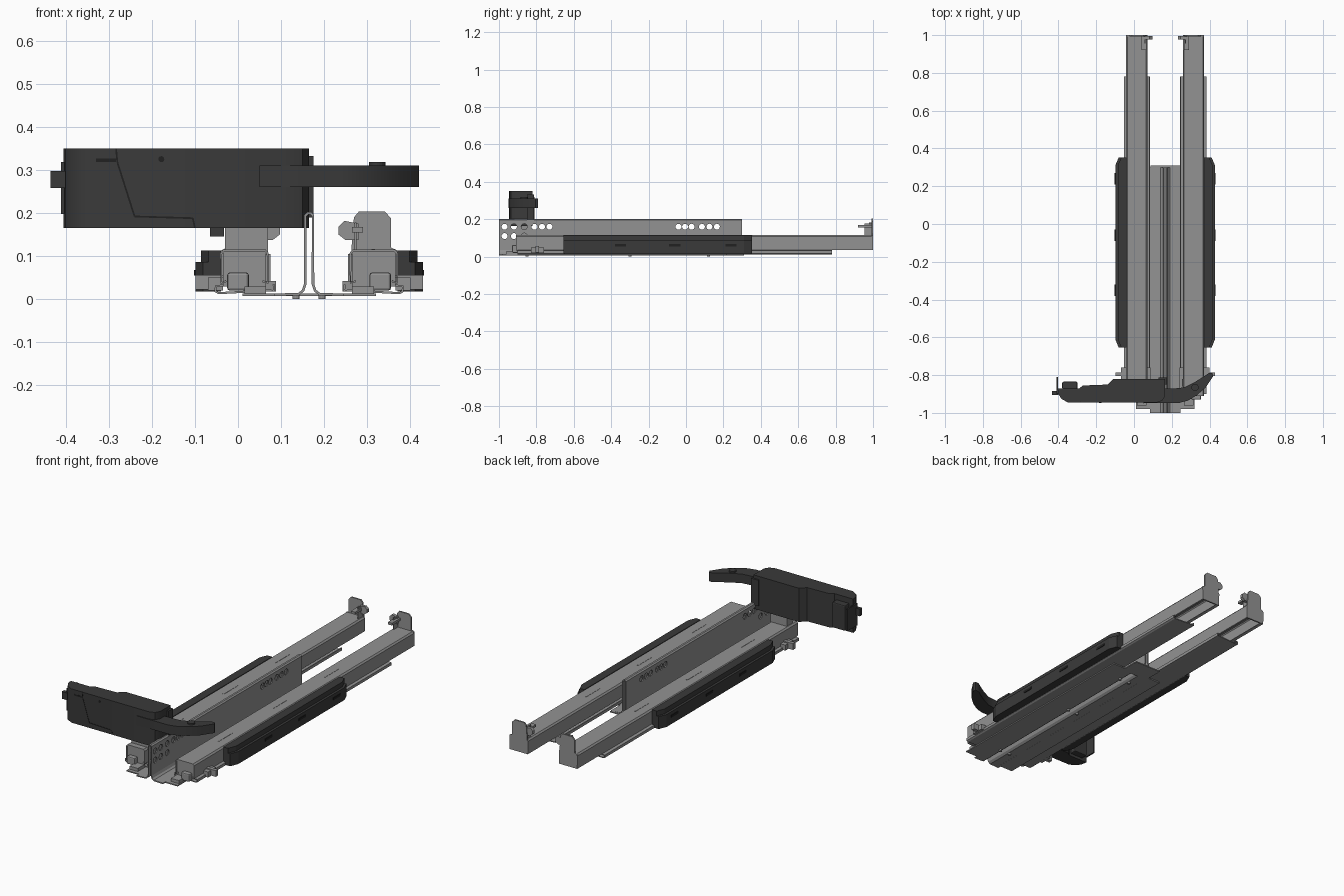
import bpy, bmesh, math
from mathutils import Vector

if "Cube" in bpy.data.objects:
    bpy.data.objects.remove(bpy.data.objects["Cube"])

CX = 0.165  # symmetry plane of the runner pair


def material(name, value):
    m = bpy.data.materials.new(name)
    m.use_nodes = True
    col = (value, value, value, 1)
    m.diffuse_color = col
    m.node_tree.nodes["Principled BSDF"].inputs["Base Color"].default_value = col
    return m


STEEL = material("steel grey", 0.29)
PLASTIC = material("dark plastic", 0.042)
SEAM = material("seam black", 0.015)


def finish(name, bm, mat):
    bmesh.ops.recalc_face_normals(bm, faces=bm.faces)
    me = bpy.data.meshes.new(name)
    bm.to_mesh(me)
    bm.free()
    me.materials.append(mat)
    ob = bpy.data.objects.new(name, me)
    bpy.context.collection.objects.link(ob)
    return ob


def place(axis, u, v, w):
    return Vector({"x": (w, u, v), "y": (u, w, v), "z": (u, v, w)}[axis])


def prism(name, pts, axis, a, b, mat, bevel=0):
    """Closed outline extruded along one axis."""
    bm = bmesh.new()
    face = bm.faces.new([bm.verts.new(place(axis, u, v, a)) for u, v in pts])
    new = bmesh.ops.extrude_face_region(bm, geom=[face])["geom"]
    shift = place(axis, 0, 0, b - a)
    bmesh.ops.translate(bm, vec=shift, verts=[g for g in new if isinstance(g, bmesh.types.BMVert)])
    ob = finish(name, bm, mat)
    if bevel:
        mod = ob.modifiers.new("bevel", "BEVEL")
        mod.width, mod.segments = bevel, 2
    return ob


def box(name, x, y, z, mat, bevel=0):
    pts = [(x[0], y[0]), (x[1], y[0]), (x[1], y[1]), (x[0], y[1])]
    return prism(name, pts, "z", z[0], z[1], mat, bevel)


def sheet(name, path, a, b, thick, mat):
    """Open x-z profile extruded along y as bent sheet metal."""
    bm = bmesh.new()
    rows = [[bm.verts.new((x, y, z)) for x, z in path] for y in (a, b)]
    for i in range(len(path) - 1):
        bm.faces.new((rows[0][i], rows[0][i + 1], rows[1][i + 1], rows[1][i]))
    ob = finish(name, bm, mat)
    mod = ob.modifiers.new("thickness", "SOLIDIFY")
    mod.thickness, mod.offset = thick, 0
    return ob


def cylinder(name, centre, r, depth, axis, mat, sides=20):
    u, v, w = {"x": (1, 2, 0), "y": (0, 2, 1), "z": (0, 1, 2)}[axis]
    pts = [(centre[u] + r * math.cos(t), centre[v] + r * math.sin(t))
           for t in (2 * math.pi * i / sides for i in range(sides))]
    return prism(name, pts, axis, centre[w] - depth / 2, centre[w] + depth / 2, mat)


def smooth(ob):
    bpy.ops.object.select_all(action="DESELECT")
    ob.select_set(True)
    bpy.context.view_layer.objects.active = ob
    bpy.ops.object.shade_smooth_by_angle(angle=math.radians(35))


# Central folded wall with flared feet
half = [(0.004, 0.199), (0.009, 0.194), (0.009, 0.035), (0.014, 0.02), (0.024, 0.012), (0.08, 0.01)]
path = [(CX - d, z) for d, z in reversed(half)] + [(CX + d, z) for d, z in half]
wall = sheet("centre_wall", path, -1.0, 0.3, 0.006, STEEL)

# Mounting holes through the wall
bm = bmesh.new()
holes = [(y, 0.16) for y in (-0.97, -0.92, -0.865, -0.81, -0.77, -0.73, -0.04, -0.005, 0.03, 0.085, 0.125, 0.165)]
holes += [(y, 0.11) for y in (-0.97, -0.92, -0.865)]
for y, z in holes:
    rings = [[bm.verts.new((x, y + 0.016 * math.cos(t), z + 0.016 * math.sin(t)))
              for t in (math.tau * i / 16 for i in range(16))] for x in (0.1, 0.23)]
    for r in rings:
        bm.faces.new(r)
    for i in range(16):
        j = (i + 1) % 16
        bm.faces.new((rings[0][i], rings[0][j], rings[1][j], rings[1][i]))
cutter = finish("hole_cutter", bm, STEEL)
cutter.hide_render = True
cutter.hide_viewport = True
cut = wall.modifiers.new("holes", "BOOLEAN")
cut.operation, cut.object, cut.solver = "DIFFERENCE", cutter, "EXACT"
box("rear_floor_tab", (CX - 0.078, CX + 0.078), (0.2, 0.31), (0.007, 0.013), STEEL)

# Left and right runners
for side, s in (("right", -1), ("left", 1)):
    def X(d0, d1):
        return tuple(sorted((CX + s * d0, CX + s * d1)))

    def P(pts):
        return [(CX + s * d, v) for d, v in pts]

    # Floor plate and middle rail
    box(side + "_floor_plate", X(0.07, 0.155), (-0.98, 0.22), (0.007, 0.013), STEEL)
    sheet(side + "_middle_rail", P([(0.082, 0.034), (0.082, 0.02), (0.1, 0.02), (0.21, 0.014),
                                    (0.217, 0.018), (0.217, 0.03), (0.2, 0.032)]),
          -0.9, 0.78, 0.005, STEEL)
    box(side + "_roller_carriage", X(0.115, 0.185), (-0.86, 0.7), (0.022, 0.06), STEEL)

    # Drawer rail, an inverted channel with rolled edges
    sheet(side + "_drawer_rail", P([(0.108, 0.042), (0.096, 0.038), (0.096, 0.106), (0.102, 0.113),
                                    (0.198, 0.113), (0.204, 0.106), (0.204, 0.038), (0.192, 0.042)]),
          -0.91, 1.0, 0.005, STEEL)
    for y in (-0.62, -0.15, 0.3):
        box(side + "_rail_slot", X(0.145, 0.153), (y, y + 0.12), (0.1125, 0.1165), STEEL)

    # Front cap, tab and guide blocks
    box(side + "_front_cap", X(0.1, 0.2), (-0.905, -0.895), (0.03, 0.112), STEEL)
    box(side + "_front_tab", X(0.14, 0.19), (-0.93, -0.9), (0.02, 0.062), STEEL, 0.006)
    box(side + "_inner_guide", X(0.077, 0.108), (-0.88, -0.76), (0.018, 0.042), STEEL)
    box(side + "_guide_post", X(0.09, 0.1), (-0.86, -0.82), (0.03, 0.105), STEEL)
    box(side + "_floor_lug", X(0.1, 0.15), (-0.96, -0.9), (0.012, 0.03), STEEL)
    box(side + "_side_peg", X(0.2, 0.264), (-0.805, -0.785), (0.022, 0.056), STEEL)
    box(side + "_peg_bracket", X(0.2, 0.235), (-0.83, -0.76), (0.02, 0.05), STEEL)

    # Rear plate with rounded head and hook
    prism(side + "_rear_plate", P([(0.095, 0.036), (0.205, 0.036), (0.205, 0.113), (0.19, 0.12),
                                   (0.19, 0.188), (0.175, 0.204), (0.116, 0.204), (0.104, 0.19),
                                   (0.098, 0.115)]), "y", 0.992, 1.0, STEEL)
    prism(side + "_rear_hook", P([(0.115, 0.137), (0.085, 0.137), (0.068, 0.15), (0.068, 0.168),
                                  (0.082, 0.182), (0.115, 0.175)]), "y", 0.978, 0.995, STEEL)
    box(side + "_rear_flange", X(0.105, 0.11), (0.955, 0.995), (0.113, 0.178), STEEL)
    box(side + "_rear_pin", X(0.1, 0.125), (0.92, 0.992), (0.155, 0.168), STEEL)

    # Dark side housing with chamfered ends
    for part, d, z0, z1 in (("lower", 0.264, 0.018, 0.086), ("upper", 0.251, 0.086, 0.113)):
        c = 0.018
        prism(side + "_housing_" + part, P([(0.205, -0.655), (d - c, -0.655), (d, -0.61), (d, 0.31),
                                            (d - c, 0.352), (0.205, 0.352)]), "z", z0, z1, PLASTIC)
    for y in (-0.35, -0.06, 0.24):
        box(side + "_housing_clip", X(0.262, 0.267), (y - 0.03, y + 0.03), (0.055, 0.068), SEAM)

    # Floor rivets
    for y in (-0.85, -0.3, 0.12):
        cylinder(side + "_floor_rivet", (CX + s * 0.03, y, 0.006), 0.008, 0.012, "z", STEEL, 12)

# Release handle body
body = prism("handle_body", [(-0.405, -0.87), (-0.4, -0.9), (-0.385, -0.925), (-0.35, -0.945),
                             (0.12, -0.945), (0.15, -0.935), (0.165, -0.91), (0.165, -0.82),
                             (-0.11, -0.82), (-0.14, -0.85), (-0.27, -0.855), (-0.29, -0.87)],
             "z", 0.165, 0.35, PLASTIC)
smooth(body)
box("handle_rear_rib", (0.13, 0.175), (-0.85, -0.812), (0.19, 0.332), PLASTIC)
box("handle_end_block", (-0.38, -0.3), (-0.875, -0.835), (0.18, 0.32), PLASTIC, 0.006)
box("handle_end_plate", (-0.411, -0.403), (-0.9, -0.81), (0.198, 0.318), PLASTIC)
box("handle_end_stud", (-0.435, -0.4), (-0.905, -0.885), (0.258, 0.297), PLASTIC)
box("handle_foot", (-0.065, -0.033), (-0.9, -0.86), (0.145, 0.17), PLASTIC)
box("handle_mount", (-0.03, 0.07), (-0.88, -0.83), (0.11, 0.17), STEEL)

# Seam line on the handle front
seam = [(-0.283, 0.35), (-0.28, 0.318), (-0.24, 0.192), (-0.105, 0.188), (-0.1, 0.166)]
for (x0, z0), (x1, z1) in zip(seam, seam[1:]):
    n = Vector((z0 - z1, x1 - x0)).normalized() * 0.002
    prism("handle_seam", [(x0 + n.x, z0 + n.y), (x1 + n.x, z1 + n.y),
                          (x1 - n.x, z1 - n.y), (x0 - n.x, z0 - n.y)], "y", -0.946, -0.94, SEAM)
box("handle_notch", (-0.33, -0.283), (-0.946, -0.94), (0.318, 0.326), SEAM)
cylinder("handle_dimple", (-0.178, -0.944, 0.325), 0.007, 0.005, "y", SEAM, 12)

# Curved lever arm
arm = prism("lever_arm", [(0.05, -0.93), (0.05, -0.949), (0.24, -0.947), (0.285, -0.935), (0.335, -0.905),
                          (0.38, -0.865), (0.42, -0.805), (0.415, -0.79), (0.395, -0.79), (0.365, -0.81),
                          (0.32, -0.838), (0.265, -0.865), (0.22, -0.87), (0.15, -0.87), (0.15, -0.93)],
            "z", 0.26, 0.31, PLASTIC)
smooth(arm)
cylinder("lever_button", (0.323, -0.865, 0.313), 0.019, 0.01, "z", PLASTIC)
